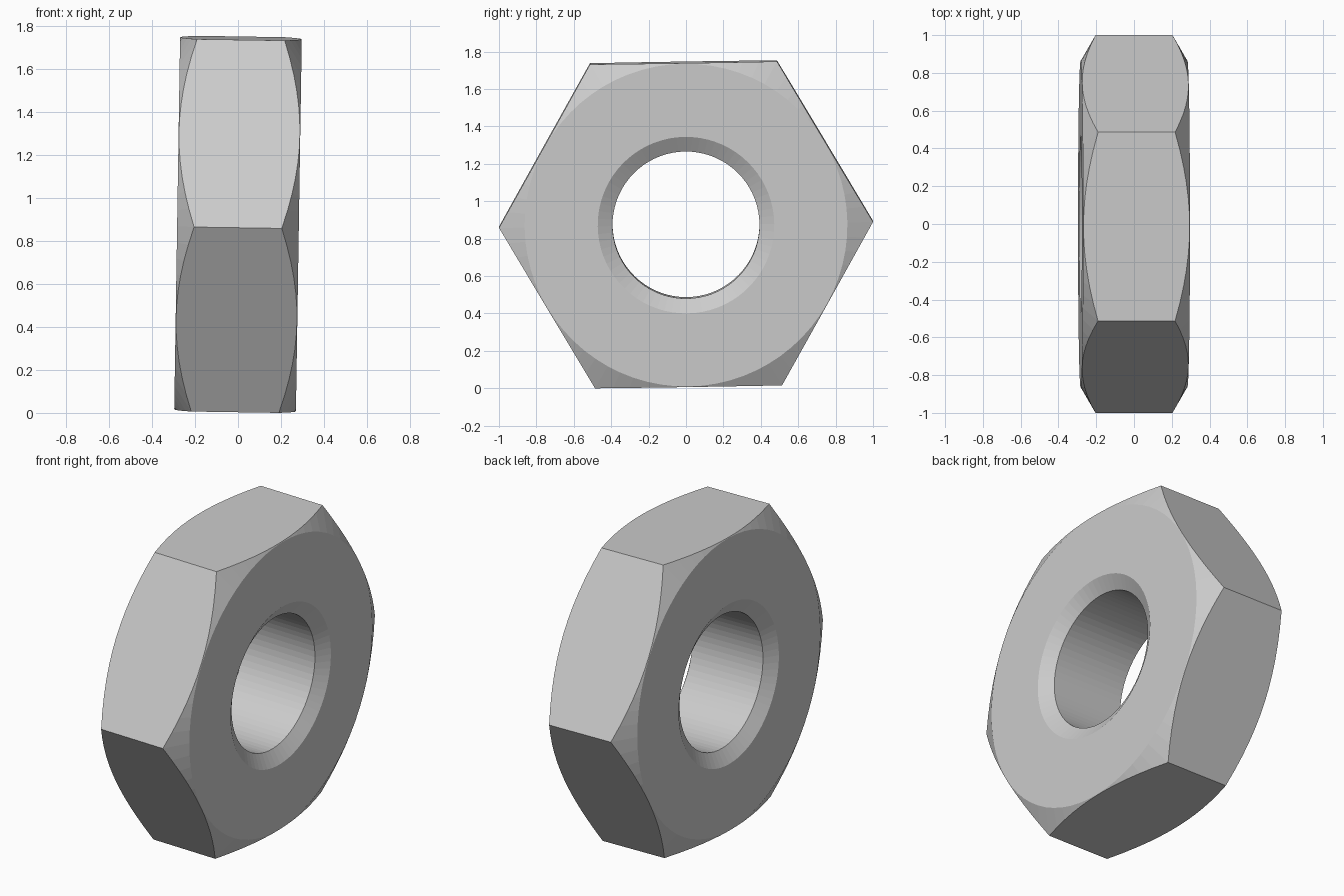
import bpy, bmesh
from math import radians, tan
from mathutils import Matrix

if "Cube" in bpy.data.objects:
    bpy.data.objects.remove(bpy.data.objects["Cube"], do_unlink=True)

HALF = 0.283        # half thickness
FACE_R = 0.863      # flat circle on each side
BORE_R = 0.393
SINK_R = 0.472      # mouth of the countersink
SINK_DEPTH = 0.05
SEGMENTS = 72
OUTER_R = 1.1

steel = bpy.data.materials.new("steel grey")
steel.use_nodes = True
grey = (0.6, 0.6, 0.6, 1)
steel.diffuse_color = grey
steel.node_tree.nodes["Principled BSDF"].inputs["Base Color"].default_value = grey


def add_object(name, bm):
    bmesh.ops.recalc_face_normals(bm, faces=bm.faces)
    mesh = bpy.data.meshes.new(name)
    bm.to_mesh(mesh)
    bm.free()
    mesh.materials.append(steel)
    obj = bpy.data.objects.new(name, mesh)
    bpy.context.collection.objects.link(obj)
    return obj


# Hexagonal bar along x, one corner pointing to +y
bm = bmesh.new()
bmesh.ops.create_cone(bm, cap_ends=True, segments=6, radius1=1, radius2=1, depth=1)
turn = Matrix.Rotation(radians(90), 4, 'X') @ Matrix.Rotation(radians(90), 4, 'Y')
bmesh.ops.transform(bm, matrix=Matrix.Rotation(radians(90), 4, 'Y'), verts=bm.verts)
if max(v.co.y for v in bm.verts) < 0.95:
    bmesh.ops.transform(bm, matrix=Matrix.Rotation(radians(30), 4, 'X'), verts=bm.verts)
nut = add_object("hex_nut", bm)

# Turned ring: bore, countersinks, flat sides and 30 degree corner chamfers
drop = (OUTER_R - FACE_R) * tan(radians(30))
half_profile = [(HALF - SINK_DEPTH, BORE_R), (HALF, SINK_R),
                (HALF, FACE_R), (HALF - drop, OUTER_R)]
profile = half_profile + [(-x, r) for x, r in reversed(half_profile)]
bm = bmesh.new()
ring = [bm.verts.new((x, 0, r)) for x, r in profile]
edges = [bm.edges.new((a, b)) for a, b in zip(ring, ring[1:] + ring[:1])]
bmesh.ops.spin(bm, geom=ring + edges, cent=(0, 0, 0), axis=(1, 0, 0),
               angle=radians(360), steps=SEGMENTS)
bmesh.ops.remove_doubles(bm, verts=bm.verts, dist=0.0001)
cutter = add_object("turned_shape_cutter", bm)
cutter.hide_render = True

# Keep what the bar and the turned ring share
cut = nut.modifiers.new("turned shape", 'BOOLEAN')
cut.operation = 'INTERSECT'
cut.solver = 'EXACT'
cut.object = cutter
bpy.context.view_layer.objects.active = nut
nut.select_set(True)
bpy.ops.object.modifier_apply(modifier=cut.name)
bpy.data.objects.remove(cutter, do_unlink=True)

# Slight lean, standing on the ground
pose = Matrix.Rotation(radians(0.9), 4, 'Y') @ Matrix.Rotation(radians(0.9), 4, 'X')
nut.data.transform(pose)
nut.data.transform(Matrix.Translation((0, 0, -min(v.co.z for v in nut.data.vertices))))
